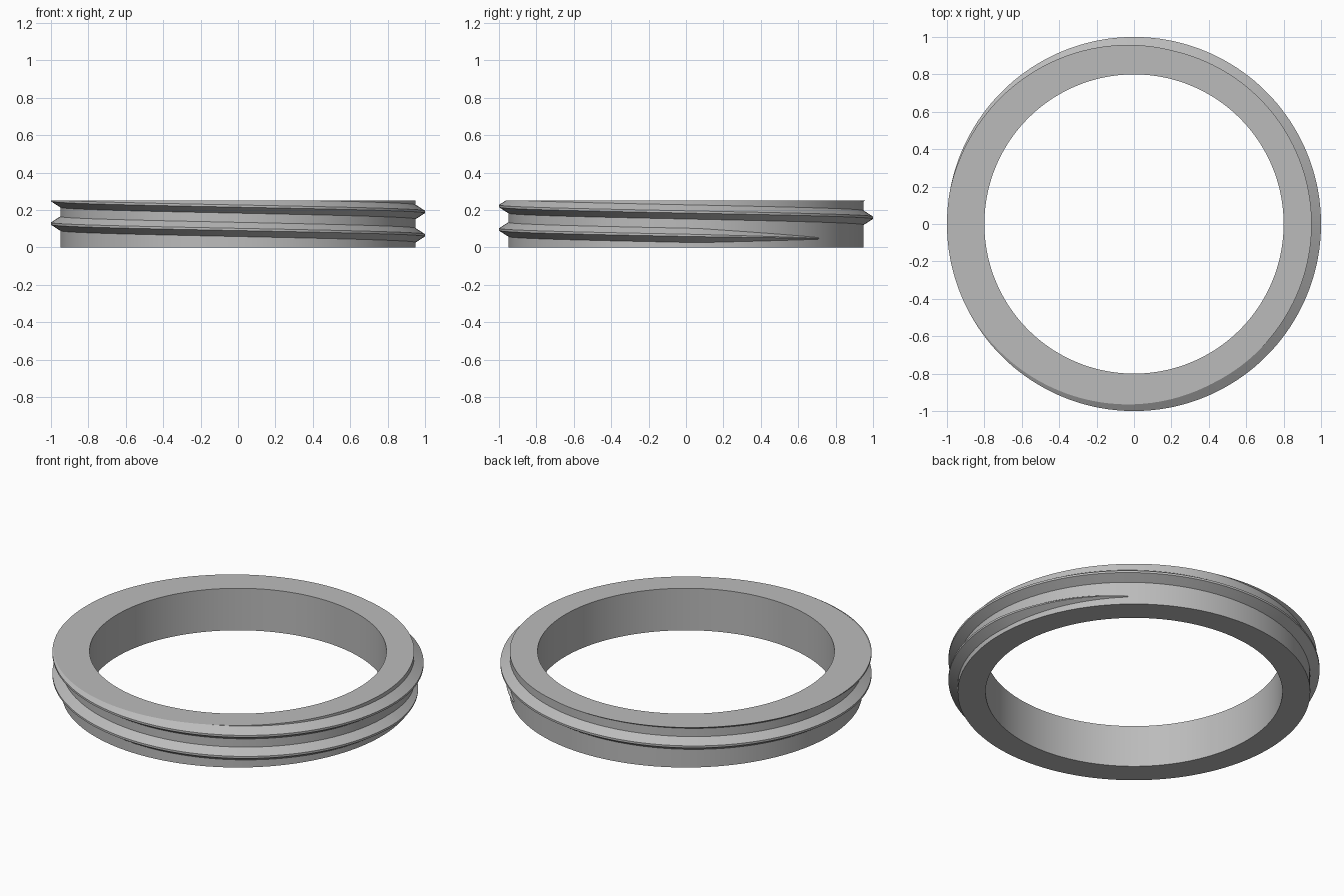
import bpy, bmesh, math
from mathutils import Vector

cube = bpy.data.objects.get("Cube")
if cube:
    bpy.data.objects.remove(cube, do_unlink=True)

SEG = 180
INNER, OUTER, CREST, HEIGHT = 0.8, 0.95, 1.0, 0.25
PITCH, HALF_BASE, HALF_CREST = 0.125, 0.038, 0.006

grey = bpy.data.materials.new("plain grey")
grey.use_nodes = True
colour = (0.5, 0.5, 0.5, 1)
grey.diffuse_color = colour
grey.node_tree.nodes["Principled BSDF"].inputs["Base Color"].default_value = colour


def polar(r, angle, z):
    return Vector((r * math.cos(angle), r * math.sin(angle), z))


def sweep(bm, sections, closed):
    """Skin a list of closed cross-sections; cap the ends if open."""
    rows = [[bm.verts.new(p) for p in s] for s in sections]
    n = len(rows[0])
    pairs = list(zip(rows, rows[1:]))
    if closed:
        pairs.append((rows[-1], rows[0]))
    else:
        bm.faces.new(rows[0])
        bm.faces.new(rows[-1])
    for a, b in pairs:
        for i in range(n):
            j = (i + 1) % n
            bm.faces.new((a[i], a[j], b[j], b[i]))


def finish(bm, name):
    bmesh.ops.recalc_face_normals(bm, faces=bm.faces)
    mesh = bpy.data.meshes.new(name)
    bm.to_mesh(mesh)
    bm.free()
    mesh.materials.append(grey)
    obj = bpy.data.objects.new(name, mesh)
    bpy.context.collection.objects.link(obj)
    bpy.ops.object.select_all(action='DESELECT')
    obj.select_set(True)
    bpy.context.view_layer.objects.active = obj
    bpy.ops.object.shade_smooth_by_angle(angle=math.radians(25))


# Plain ring body
bm = bmesh.new()
box = [(INNER, 0), (OUTER, 0), (OUTER, HEIGHT), (INNER, HEIGHT)]
sweep(bm, [[polar(r, math.tau * k / SEG, z) for r, z in box]
           for k in range(SEG)], True)
finish(bm, "ring_body")

# Helical thread: tapers in at the lower end, cut off flat by the top face
START, START_Z = math.radians(48), 0.048
TAPER = SEG // 8
sections = []
for k in range(int(SEG * 2.05)):
    s = min(1, 0.12 + 0.88 * k / TAPER)
    angle = START - math.tau * k / SEG
    z = START_Z + PITCH * k / SEG
    tip = OUTER + (CREST - OUTER) * s
    base, flat = HALF_BASE * s, HALF_CREST * s
    profile = [(OUTER - 0.01, -base), (OUTER, -base), (tip, -flat),
               (tip, flat), (OUTER, base), (OUTER - 0.01, base)]
    sections.append([polar(r, angle, z + dz) for r, dz in profile])
bm = bmesh.new()
sweep(bm, sections, False)
bmesh.ops.recalc_face_normals(bm, faces=bm.faces)
cut = bmesh.ops.bisect_plane(
    bm, geom=bm.verts[:] + bm.edges[:] + bm.faces[:], dist=1e-6,
    plane_co=(0, 0, HEIGHT), plane_no=(0, 0, 1), clear_outer=True)
rim = [e for e in cut["geom_cut"] if isinstance(e, bmesh.types.BMEdge)]
bmesh.ops.triangle_fill(bm, edges=rim, use_beauty=True, normal=(0, 0, 1))
finish(bm, "screw_thread")
